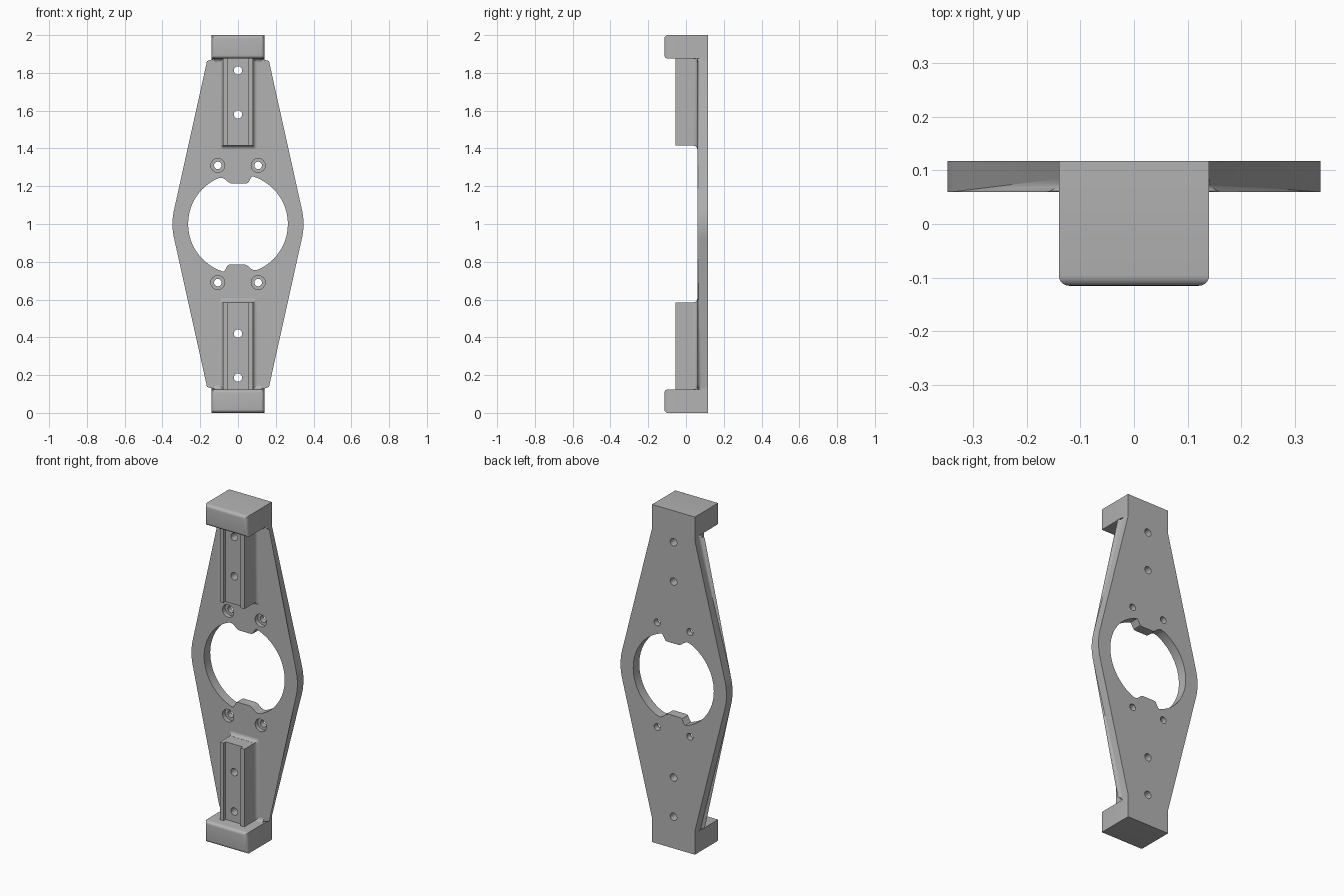
import bpy, bmesh
from math import sin, cos, pi, radians, hypot, atan2

if "Cube" in bpy.data.objects:
    bpy.data.objects.remove(bpy.data.objects["Cube"])

grey = bpy.data.materials.new("machined_grey")
grey.use_nodes = True
grey.diffuse_color = (0.45, 0.45, 0.45, 1)
grey.node_tree.nodes["Principled BSDF"].inputs["Base Color"].default_value = (0.45, 0.45, 0.45, 1)

BACK, FACE, FRONT, RAIL = 0.117, 0.06, -0.115, -0.055
HALF, BLOCK = 0.14, 0.125          # block half width and height
RAIL_W, RAIL_END = 0.08, 0.585
FILLET = 0.02


def finish(name, bm):
    bmesh.ops.recalc_face_normals(bm, faces=bm.faces)
    mesh = bpy.data.meshes.new(name)
    bm.to_mesh(mesh)
    bm.free()
    mesh.materials.append(grey)
    ob = bpy.data.objects.new(name, mesh)
    bpy.context.collection.objects.link(ob)
    return ob


def prism(bm, pts, place, a, b):
    """Solid between two copies of a 2D outline, placed at depths a and b."""
    rings = [[bm.verts.new(place(u, v, d)) for u, v in pts] for d in (a, b)]
    bm.faces.new(rings[0])
    bm.faces.new(rings[1])
    bridge(bm, *rings)


def bridge(bm, r0, r1):
    n = len(r0)
    for i in range(n):
        j = (i + 1) % n
        bm.faces.new((r0[i], r0[j], r1[j], r1[i]))


def along_y(u, v, d):
    return (u, d, v)


def along_z(u, v, d):
    return (u, v, d)


def along_x(u, v, d):
    return (d, u, v)


def arc(cx, cy, r, a0, a1, n):
    return [(cx + r * cos(a0 + (a1 - a0) * i / n), cy + r * sin(a0 + (a1 - a0) * i / n))
            for i in range(n + 1)]


def circle(cx, cy, r, n=24):
    return arc(cx, cy, r, 0, 2 * pi, n)[:-1]


def round_front(bm, depth, radius, keep=lambda e: True):
    edges = [e for e in bm.edges if all(abs(v.co.y - depth) < 1e-5 for v in e.verts) and keep(e)]
    bmesh.ops.bevel(bm, geom=edges, offset=radius, segments=5, profile=0.5, affect='EDGES')


# Plate: rounded waist tapering to the width of the end blocks
waist = radians(14)
side = arc(0, 1, 0.347, -waist, waist, 10)
side = [(HALF, BLOCK), (HALF, 0.14)] + side + [(HALF, 1.86), (HALF, 2 - BLOCK)]
outline = side + [(-x, z) for x, z in reversed(side)]
bm = bmesh.new()
prism(bm, outline, along_y, FACE, BACK)
round_front(bm, FACE, 0.024, lambda e: abs(e.verts[0].co.x + e.verts[1].co.x) > 0.01)
plate = finish("plate", bm)
parts, drilled = [plate], [plate]

for label, flip in (("lower", False), ("upper", True)):
    def z(v):
        return 2 - v if flip else v

    # End block with rounded front edges
    bm = bmesh.new()
    prism(bm, [(-HALF, z(0)), (HALF, z(0)), (HALF, z(BLOCK)), (-HALF, z(BLOCK))],
          along_y, FRONT, BACK)
    round_front(bm, FRONT, 0.02)
    parts.append(finish(label + "_end_block", bm))

    # Concave blend between the block and the plate
    curve = arc(FACE - FILLET, BLOCK + FILLET, FILLET, -pi / 2, 0, 5)
    curve += [(FACE + 0.01, BLOCK + FILLET), (FACE + 0.01, BLOCK - 0.01), (FACE - FILLET, BLOCK - 0.01)]
    bm = bmesh.new()
    prism(bm, [(y, z(h)) for y, h in curve], along_x, -HALF + 0.012, HALF - 0.012)
    parts.append(finish(label + "_block_blend", bm))

    # Rail with a shallow open channel along its front
    half = [(RAIL_W, FACE), (RAIL_W, RAIL), (0.056, RAIL), (0.056, RAIL + 0.02)]
    bm = bmesh.new()
    prism(bm, half + [(-x, y) for x, y in reversed(half)], along_z, z(BLOCK), z(RAIL_END))
    rail = finish(label + "_rail", bm)

    # Flared foot around the rail
    bm = bmesh.new()
    rings = []
    for i in range(6):
        a = i / 5 * pi / 2
        grow = FILLET * (1 - cos(a)) + 0.0005
        y = FACE - FILLET + FILLET * sin(a)
        w, end = RAIL_W + grow, RAIL_END + grow
        pts = [(-w, BLOCK), (w, BLOCK)]
        pts += arc(w - grow, end - grow, grow, 0, pi / 2, 4)
        pts += arc(grow - w, end - grow, grow, pi / 2, pi, 4)
        rings.append([bm.verts.new((x, y, z(h))) for x, h in pts])
    for r0, r1 in zip(rings, rings[1:]):
        bridge(bm, r0, r1)
    bm.faces.new(rings[0])
    bm.faces.new(rings[-1])
    foot = finish(label + "_rail_foot", bm)
    parts += [rail, foot]
    drilled += [rail, foot]

# Central opening: round, with a key at the top and the same key turned at the bottom
R = 0.264
key = [(0.076, 0.252), (0.066, 0.24), (0.054, 0.218), (0.044, 0.214),
       (-0.036, 0.214), (-0.05, 0.22), (-0.07, 0.238), (-0.085, 0.244), (-0.1, 0.243)]
start = atan2(0.236, -0.118)
stop = pi + atan2(key[0][1], key[0][0])
half = key + arc(0, 0, R, start, stop - 0.01, 28)
opening = half + [(-x, -y) for x, y in half]


def cut(targets, name, shapes, a, b):
    bm = bmesh.new()
    for pts in shapes:
        prism(bm, pts, along_y, a, b)
    cutter = finish(name, bm)
    cutter.hide_render = True
    for ob in targets:
        mod = ob.modifiers.new(name, 'BOOLEAN')
        mod.operation, mod.solver, mod.object = 'DIFFERENCE', 'EXACT', cutter
        bpy.context.view_layer.objects.active = ob
        bpy.ops.object.modifier_apply(modifier=name)
    bpy.data.objects.remove(cutter)


screws = [(x, h) for x in (-0.107, 0.107) for h in (0.69, 1.31)]
rail_holes = [(0, h) for h in (0.187, 0.42, 1.58, 1.813)]
cut([plate], "opening_cutter", [[(x, h + 1) for x, h in opening]], -0.3, 0.3)
cut([plate], "counterbore_cutter", [circle(x, h, 0.037) for x, h in screws], -0.3, FACE + 0.025)
cut([plate], "screw_cutter", [circle(x, h, 0.02) for x, h in screws], -0.3, 0.3)
cut(drilled, "rail_hole_cutter", [circle(x, h, 0.022) for x, h in rail_holes], -0.3, 0.3)

# Smooth shading on the rounded edges only
bpy.ops.object.select_all(action='DESELECT')
for ob in parts:
    ob.select_set(True)
bpy.context.view_layer.objects.active = plate
bpy.ops.object.shade_smooth_by_angle(angle=radians(30))
